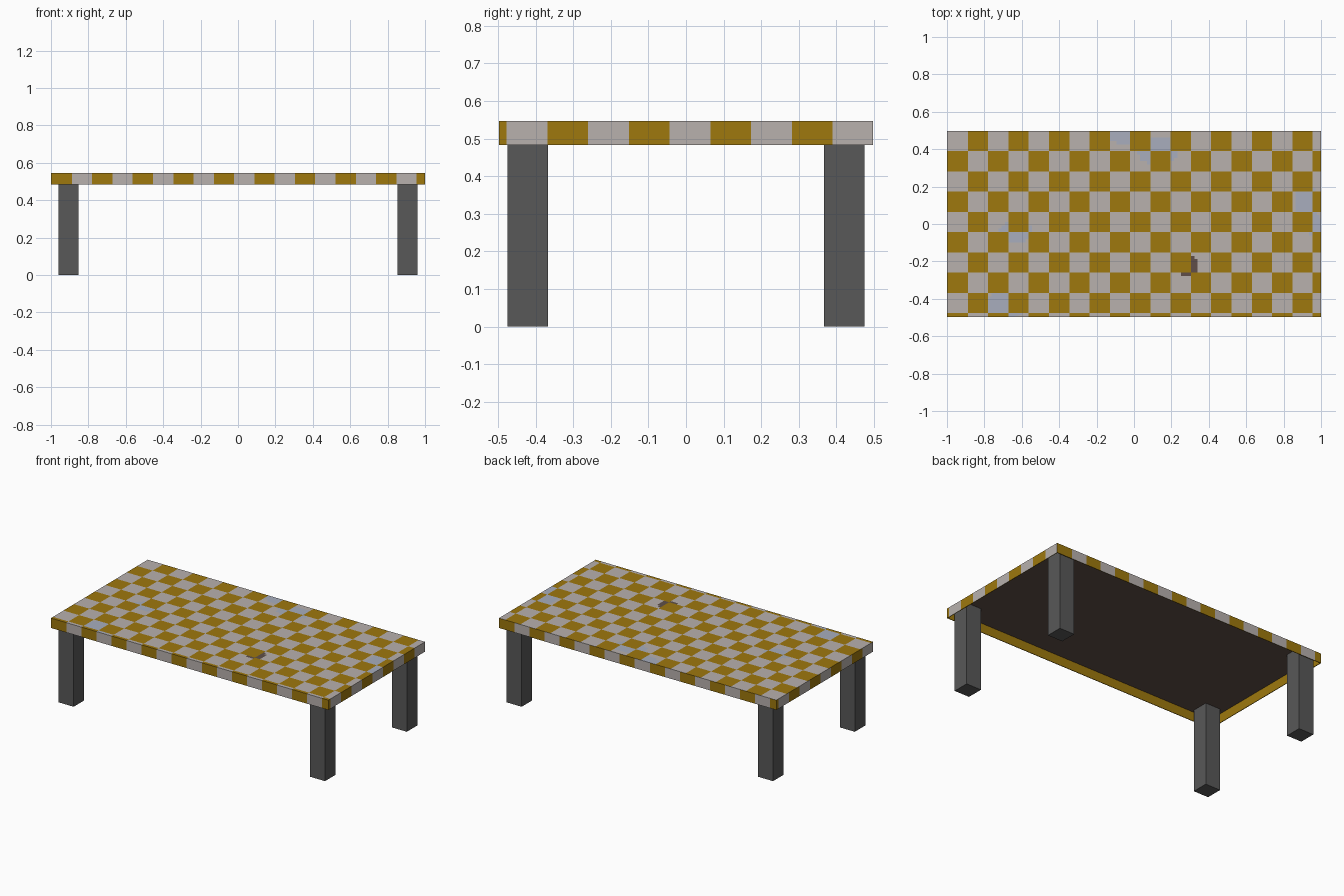
import bpy, bmesh, math

if "Cube" in bpy.data.objects:
    bpy.data.objects.remove(bpy.data.objects["Cube"])

X, Y, TOP, LOW = 1.0, 0.498, 0.547, 0.483   # tabletop half sizes and heights
WALL = 0.004                               # thickness of the hollow tabletop
CELL = 0.1084                              # checker square size


def material(name, rgb):
    m = bpy.data.materials.new(name)
    m.diffuse_color = (*rgb, 1)
    m.use_nodes = True
    m.node_tree.nodes["Principled BSDF"].inputs["Base Color"].default_value = m.diffuse_color
    return m


GREY, GOLD, BLUE, BROWN = range(4)
mats = [material("pale_grey", (.479, .440, .423)),
        material("gold", (.342, .188, .004)),
        material("faded_blue", (.392, .423, .515)),
        material("dark_brown", (.115, .078, .065))]
leg_mat = material("charcoal", (.098, .098, .098))


def cuts(start, end, first):
    """Checker lines from start to end, the first square ending at 'first'."""
    out, v = [start], first
    while v < end - 1e-4:
        out.append(v)
        v += CELL
    return out + [end]


def lerp(a, b, t):
    return a + (b - a) * t


# stains on the pale squares: x, y, radius x, radius y, colour
STAINS = [(0.13, 0.39, .11, .08, BLUE), (-0.04, 0.48, .10, .05, BLUE),
          (-0.63, -0.04, .09, .06, BLUE), (-0.68, -0.43, .12, .07, BLUE),
          (0.92, 0.10, .06, .13, BLUE), (0.98, -0.02, .06, .06, BLUE),
          (0.28, -0.225, .065, .055, BROWN)]


def stain(x, y):
    for sx, sy, rx, ry, col in STAINS:
        if math.hypot((x - sx) / rx, (y - sy) / ry) < 1:
            return col
    return GREY


bm = bmesh.new()


def quad(pts, mat):
    f = bm.faces.new([bm.verts.new(p) for p in pts])
    f.material_index = mat


# checkered top surface, pale squares split finely so stains can be coloured
xs = cuts(-X, X, -0.888)
ys = cuts(-Y, Y, -0.477)
for i in range(len(xs) - 1):
    for j in range(len(ys) - 1):
        gold = (i + j) % 2 == 0
        n = 1 if gold else 6
        for a in range(n):
            for b in range(n):
                x0, x1 = lerp(xs[i], xs[i+1], a/n), lerp(xs[i], xs[i+1], (a+1)/n)
                y0, y1 = lerp(ys[j], ys[j+1], b/n), lerp(ys[j], ys[j+1], (b+1)/n)
                col = GOLD if gold else stain((x0 + x1)/2, (y0 + y1)/2)
                quad([(x0, y0, TOP), (x1, y0, TOP), (x1, y1, TOP), (x0, y1, TOP)], col)

# striped outer edges: front and right, repeated half a turn round
for s in (1, -1):
    for i in range(len(xs) - 1):
        a, b = s * xs[i], s * xs[i+1]
        quad([(a, -s*Y, LOW), (b, -s*Y, LOW), (b, -s*Y, TOP), (a, -s*Y, TOP)],
             GOLD if i % 2 == 0 else GREY)
    for j in range(len(ys) - 1):
        a, b = s * ys[j], s * ys[j+1]
        quad([(s*X, a, LOW), (s*X, b, LOW), (s*X, b, TOP), (s*X, a, TOP)],
             GOLD if j % 2 == 0 else GREY)

# recessed underside, inner walls and thin rim
UNDER = TOP - WALL
outer = [(-X, -Y), (X, -Y), (X, Y), (-X, Y)]
inner = [(x - math.copysign(WALL, x), y - math.copysign(WALL, y)) for x, y in outer]
quad([(x, y, UNDER) for x, y in reversed(inner)], BROWN)
for k in range(4):
    p, q = inner[k], inner[(k+1) % 4]
    r, t = outer[k], outer[(k+1) % 4]
    quad([(*q, LOW), (*p, LOW), (*p, UNDER), (*q, UNDER)], GOLD)
    quad([(*p, LOW), (*q, LOW), (*t, LOW), (*r, LOW)], GOLD)

bmesh.ops.remove_doubles(bm, verts=bm.verts, dist=1e-5)
mesh = bpy.data.meshes.new("tabletop")
bm.to_mesh(mesh)
bm.free()
for m in mats:
    mesh.materials.append(m)
bpy.context.collection.objects.link(bpy.data.objects.new("tabletop", mesh))

# four square legs
for sx, side in ((-1, "left"), (1, "right")):
    for sy, end in ((-1, "front"), (1, "back")):
        bpy.ops.mesh.primitive_cube_add(size=1, location=(sx*.906, sy*.421, UNDER/2))
        leg = bpy.context.object
        leg.name = f"{end}_{side}_leg"
        leg.scale = (.108, .108, UNDER)
        leg.data.materials.append(leg_mat)
